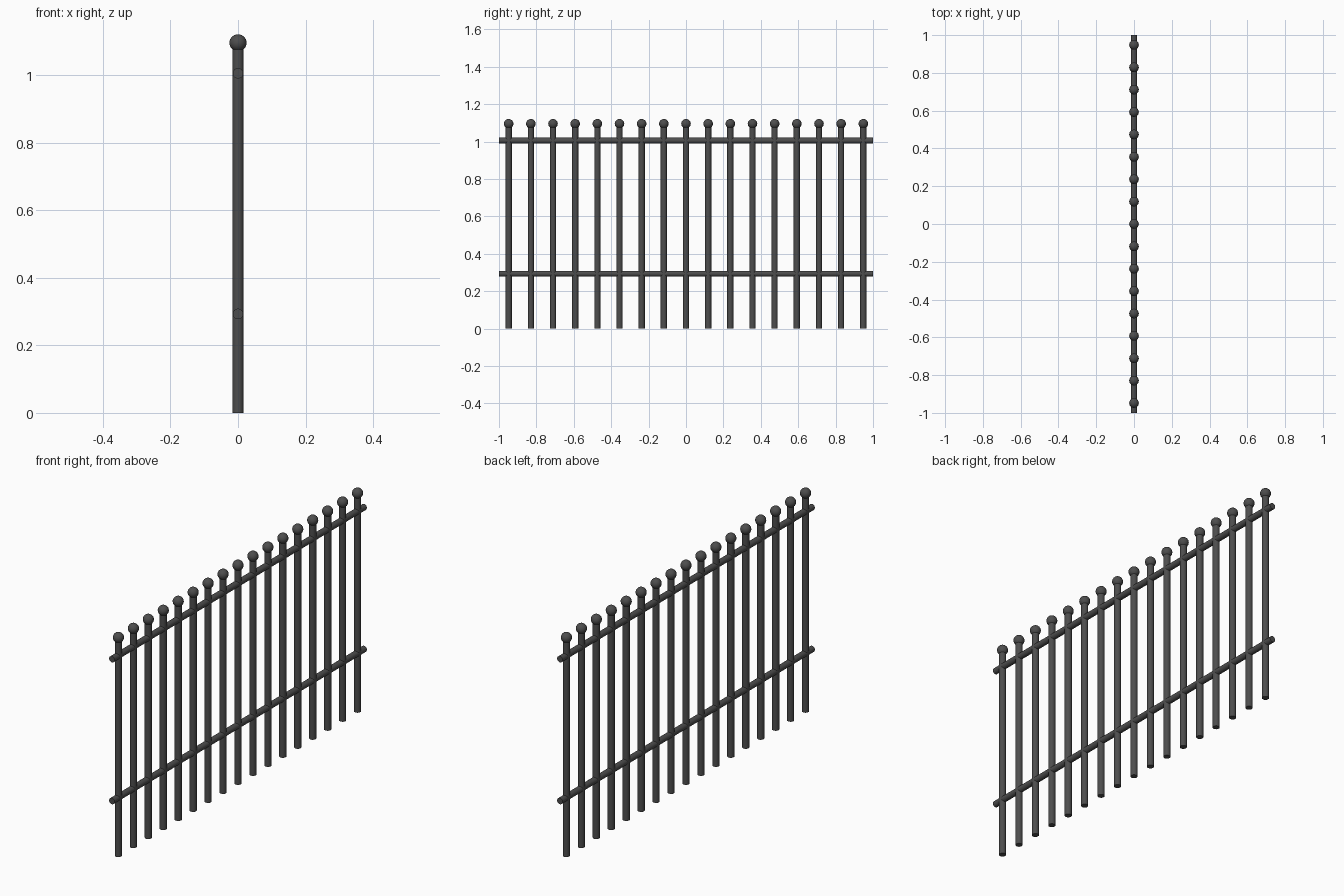
import bpy, math

if "Cube" in bpy.data.objects:
    bpy.data.objects.remove(bpy.data.objects["Cube"])

POSTS, SPAN = 17, 0.948       # number of posts, y of the outermost post
POST_R, RAIL_R, BALL_R = 0.0165, 0.0155, 0.0255
BALL_Z = 1.095

iron = bpy.data.materials.new("dark_grey_iron")
iron.diffuse_color = (0.075, 0.075, 0.075, 1)
iron.use_nodes = True
iron.node_tree.nodes["Principled BSDF"].inputs["Base Color"].default_value = iron.diffuse_color


def finish(name):
    ob = bpy.context.object
    ob.name = name
    ob.data.materials.append(iron)
    bpy.ops.object.shade_smooth_by_angle(angle=math.radians(40))
    return ob


# Upright posts, each with a ball finial
for i in range(POSTS):
    y = -SPAN + 2 * SPAN * i / (POSTS - 1)
    bpy.ops.mesh.primitive_cylinder_add(vertices=24, radius=POST_R, depth=BALL_Z,
                                        location=(0, y, BALL_Z / 2))
    finish(f"post_{i + 1}")
    bpy.ops.mesh.primitive_uv_sphere_add(segments=24, ring_count=14, radius=BALL_R,
                                         location=(0, y, BALL_Z))
    finish(f"ball_finial_{i + 1}")

# Round horizontal rails running through the posts
for name, z in (("lower_rail", 0.293), ("upper_rail", 1.005)):
    bpy.ops.mesh.primitive_cylinder_add(vertices=24, radius=RAIL_R, depth=2,
                                        location=(0, 0, z), rotation=(math.pi / 2, 0, 0))
    finish(name)
